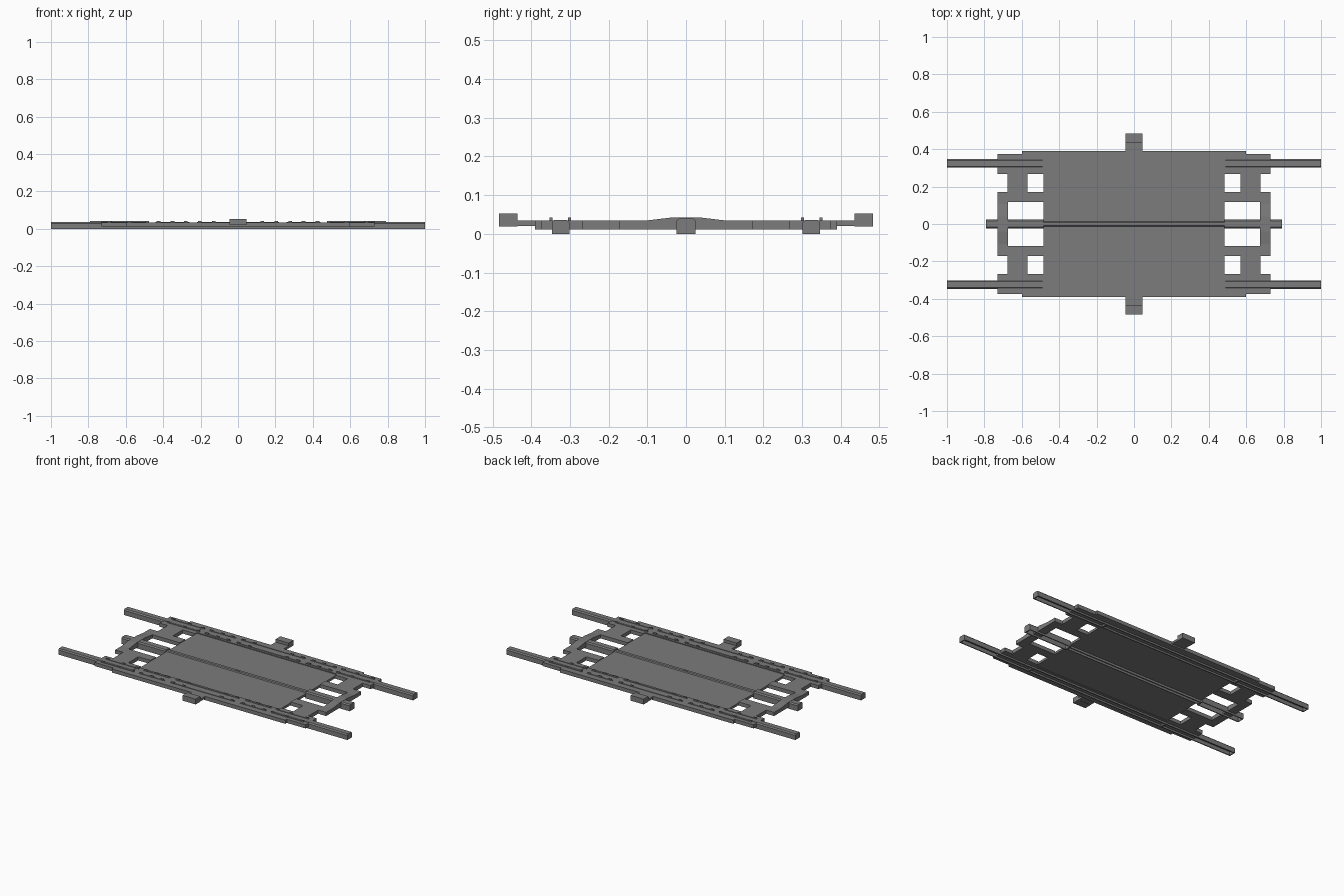
import bpy, bmesh

cube = bpy.data.objects.get("Cube")
if cube:
    bpy.data.objects.remove(cube, do_unlink=True)

grey = bpy.data.materials.new("mid_grey")
grey.use_nodes = True
grey.diffuse_color = (0.2, 0.2, 0.2, 1)
grey.node_tree.nodes["Principled BSDF"].inputs["Base Color"].default_value = (0.2, 0.2, 0.2, 1)


def finish(name, bm):
    bmesh.ops.recalc_face_normals(bm, faces=bm.faces)
    mesh = bpy.data.meshes.new(name)
    bm.to_mesh(mesh)
    bm.free()
    mesh.materials.append(grey)
    obj = bpy.data.objects.new(name, mesh)
    bpy.context.collection.objects.link(obj)
    return obj


def extrude_faces(bm, offset):
    out = bmesh.ops.extrude_face_region(bm, geom=list(bm.faces), use_keep_orig=True)
    verts = [v for v in out["geom"] if isinstance(v, bmesh.types.BMVert)]
    bmesh.ops.translate(bm, vec=offset, verts=verts)


def add_box(bm, x0, x1, y0, y1, z0, z1):
    verts = bmesh.ops.create_cube(bm, size=1)["verts"]
    for v in verts:
        v.co = (x1 if v.co.x > 0 else x0, y1 if v.co.y > 0 else y0, z1 if v.co.z > 0 else z0)


def boxes(name, dims, mirror_x=False, mirror_y=False):
    bm = bmesh.new()
    for x0, x1, y0, y1, z0, z1 in dims:
        for sx in (1, -1) if mirror_x else (1,):
            for sy in (1, -1) if mirror_y else (1,):
                xs, ys = sorted((x0 * sx, x1 * sx)), sorted((y0 * sy, y1 * sy))
                add_box(bm, *xs, *ys, z0, z1)
    return finish(name, bm)


def channel(name, x0, x1, y, half, top, wall=0.006, bevel=0.007):
    """Inverted trough with chamfered top corners and closed ends."""
    outer = [(-half, 0), (-half, top - bevel), (bevel - half, top),
             (half - bevel, top), (half, top - bevel), (half, 0)]
    inner = [(half - wall, 0), (half - wall, top - bevel - wall),
             (wall - half, top - bevel - wall), (wall - half, 0)]
    bm = bmesh.new()
    bm.faces.new([bm.verts.new((x0, y + a, b)) for a, b in outer + inner])
    extrude_faces(bm, (x1 - x0, 0, 0))
    for x in (x0, x1 - wall):
        add_box(bm, x, x + wall, y - half + wall, y + half - wall, 0, top - bevel - wall)
    return finish(name, bm)


# Flat frame: keep grid cells by rule, then give them thickness
def in_frame(x, y):
    if x > 0.6 and y > 0.375:
        return False
    if x < 0.485:
        return y > 0.285
    if y < 0.117:
        return x > 0.675
    if 0.172 < y < 0.268:
        return 0.57 < x < 0.675
    return True


cuts_x = [0, 0.485, 0.57, 0.6, 0.675, 0.73]
cuts_y = [0, 0.117, 0.172, 0.268, 0.285, 0.375, 0.39]
xs = [-x for x in cuts_x[:0:-1]] + cuts_x
ys = [-y for y in cuts_y[:0:-1]] + cuts_y
bm = bmesh.new()
grid = {(x, y): bm.verts.new((x, y, 0.011)) for x in xs for y in ys}
for x0, x1 in zip(xs, xs[1:]):
    for y0, y1 in zip(ys, ys[1:]):
        if in_frame(abs(x0 + x1) / 2, abs(y0 + y1) / 2):
            bm.faces.new([grid[p] for p in ((x0, y0), (x1, y0), (x1, y1), (x0, y1))])
bmesh.ops.delete(bm, geom=[v for v in bm.verts if not v.link_faces], context="VERTS")
extrude_faces(bm, (0, 0, 0.023))
finish("frame", bm)

# Deck panel
boxes("deck", [(-0.485, 0.485, -0.287, 0.287, 0.014, 0.029)])

# Arched rises on the end beams, over the centre rod
for side, x in (("left", 0.675), ("right", -0.73)):
    bm = bmesh.new()
    arch = [(-0.115, 0.033), (-0.04, 0.042), (0.04, 0.042), (0.115, 0.033)]
    bm.faces.new([bm.verts.new((x, y, z)) for y, z in arch])
    extrude_faces(bm, (0.055, 0, 0))
    finish(f"beam_arch_{side}", bm)

# Side rods with hidden middle runs
for side, y in (("back", 0.324), ("front", -0.324)):
    channel(f"{side}_rod_left", 0.49, 1.0, y, 0.023, 0.036)
    channel(f"{side}_rod_right", -1.0, -0.49, y, 0.023, 0.036)
    channel(f"{side}_rod_middle", -0.49, 0.49, y, 0.023, 0.028)

# Centre rod and strip
channel("centre_rod_left", 0.485, 0.79, 0, 0.024, 0.041)
channel("centre_rod_right", -0.79, -0.485, 0, 0.024, 0.041)
channel("centre_strip", -0.485, 0.485, 0, 0.014, 0.034, wall=0.004, bevel=0.005)
boxes("centre_clip", [(-0.015, 0.015, -0.004, 0.004, 0.033, 0.036)])

# Low ridges and raised clips along the side bands
ridges, clips = [], []
for y in (0.301, 0.349):
    for x0, x1 in ((0.0, 0.22), (0.26, 0.44), (0.5, 0.69)):
        ridges.append((x0, x1, y - 0.003, y + 0.003, 0.033, 0.037))
    for x in (0.13, 0.205, 0.28, 0.35, 0.425, 0.485, 0.58, 0.69):
        clips.append((x - 0.01, x + 0.01, y - 0.004, y + 0.004, 0.033, 0.042))
boxes("band_ridges", ridges, True, True)
boxes("band_clips", clips, True, True)

# Lugs on the long sides
boxes("lug_arms", [(-0.045, 0.045, 0.385, 0.44, 0.02, 0.034)], mirror_y=True)
boxes("lug_pads", [(-0.045, 0.045, 0.436, 0.483, 0.019, 0.052)], mirror_y=True)
